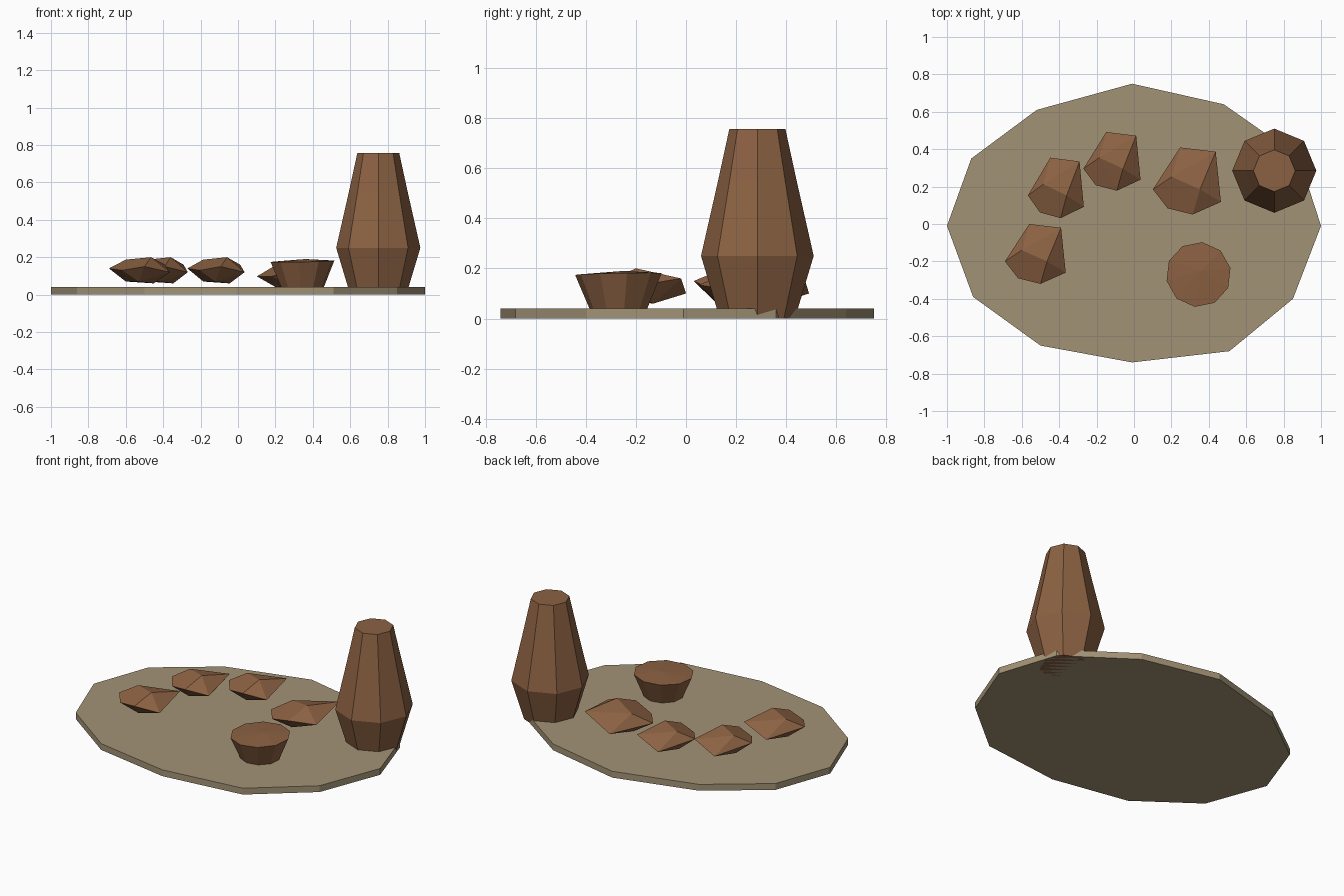
import bpy, bmesh, math
from mathutils import Vector

cube = bpy.data.objects.get("Cube")
if cube:
    bpy.data.objects.remove(cube, do_unlink=True)


def make_material(name, color):
    mat = bpy.data.materials.new(name)
    mat.use_nodes = True
    mat.diffuse_color = color
    mat.node_tree.nodes["Principled BSDF"].inputs["Base Color"].default_value = color
    return mat


tan = make_material("tan_clay", (0.36, 0.29, 0.18, 1))
brown = make_material("brown_clay", (0.26, 0.12, 0.055, 1))


def finish(name, bm, mat):
    bmesh.ops.recalc_face_normals(bm, faces=bm.faces)
    mesh = bpy.data.meshes.new(name)
    bm.to_mesh(mesh)
    bm.free()
    mesh.materials.append(mat)
    obj = bpy.data.objects.new(name, mesh)
    bpy.context.collection.objects.link(obj)
    return obj


def loft(name, rings, mat, peak=None):
    """Join stacked rings of points and close both ends; peak makes a fanned top."""
    bm = bmesh.new()
    loops = [[bm.verts.new(p) for p in ring] for ring in rings]
    n = len(loops[0])
    for low, high in zip(loops, loops[1:]):
        for i in range(n):
            j = (i + 1) % n
            bm.faces.new((low[i], low[j], high[j], high[i]))
    bm.faces.new(loops[0])
    if peak:
        tip = bm.verts.new(peak)
        for i in range(n):
            bm.faces.new((loops[-1][i], loops[-1][(i + 1) % n], tip))
    else:
        bm.faces.new(loops[-1])
    return finish(name, bm, mat)


def ring(cx, cy, z, r, sides, phase=0.0, tilt=0.0):
    points = []
    for i in range(sides):
        a = phase + math.tau * i / sides
        dx, dy = r * math.cos(a), r * math.sin(a)
        points.append((cx + dx, cy + dy, z + tilt * (dx + dy)))
    return points


# Uneven twelve-sided slab
outline = [(1, -0.01), (0.88, 0.36), (0.48, 0.64), (-0.01, 0.75),
           (-0.52, 0.61), (-0.87, 0.35), (-1, -0.01), (-0.86, -0.39),
           (-0.5, -0.65), (-0.01, -0.74), (0.51, -0.68), (0.85, -0.4)]
loft("slab", [[(x, y, z) for x, y in outline] for z in (0, 0.04)], tan)

# Tall eight-sided jar, overhanging the slab edge
jar_profile = [(0.0, 0.15), (0.25, 0.225), (0.55, 0.157), (0.757, 0.112)]
loft("jar", [ring(0.75, 0.285, z, r, 8) for z, r in jar_profile], brown)

# Flared bowl with a filled, slightly raised top
loft("bowl", [ring(0.345, -0.27, 0.03, 0.112, 10, 0.2),
              ring(0.345, -0.27, 0.178, 0.174, 10, 0.2, 0.02)],
     brown, peak=(0.36, -0.25, 0.19))

# Faceted stones: one shape, varied in width and tilt
stone_points = [(-0.03, 0.16, 0.10), (0.14, 0.14, 0.16), (0.165, -0.10, 0.12),
                (0.03, -0.16, 0.15), (-0.09, -0.13, 0.13), (-0.16, -0.04, 0.14),
                (0.065, -0.04, 0.2), (-0.07, 0.02, 0.187),
                (-0.07, 0.0, 0.07), (0.08, 0.03, 0.06), (0.0, -0.08, 0.07)]


def stone(name, cx, cy, sx, sy, lift=0.0, tilt=0.0):
    bm = bmesh.new()
    for x, y, z in stone_points:
        bm.verts.new(Vector((cx + x * sx, cy + y * sy, z + lift + tilt * x)))
    hull = bmesh.ops.convex_hull(bm, input=bm.verts)
    loose = [v for v in hull["geom_interior"] if isinstance(v, bmesh.types.BMVert)]
    bmesh.ops.delete(bm, geom=loose, context="VERTS")
    finish(name, bm, brown)


stone("stone_front", -0.53, -0.16, 1, 1)
stone("stone_side", -0.42, 0.193, 0.92, 1.01)
stone("stone_back", -0.12, 0.335, 0.94, 0.98)
stone("stone_wide", 0.28, 0.23, 1.12, 1.12, -0.02, 0.14)
